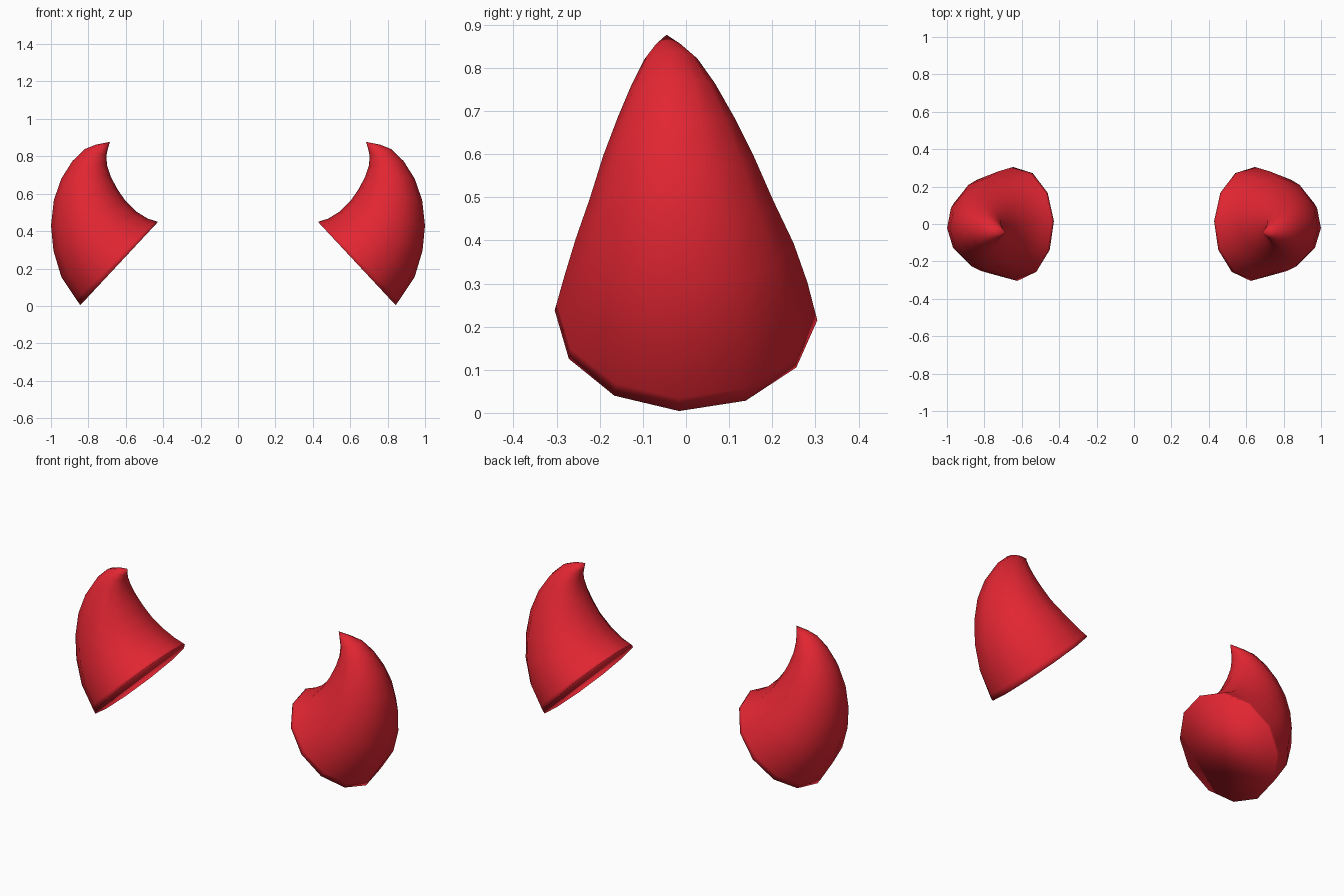
import bpy, bmesh, math

if "Cube" in bpy.data.objects:
    bpy.data.objects.remove(bpy.data.objects["Cube"])

SIDES = 12
TWIST = math.radians(3)

red = bpy.data.materials.new("horn red")
red.diffuse_color = (0.76, 0.019, 0.032, 1)
red.use_nodes = True
red.node_tree.nodes["Principled BSDF"].inputs["Base Color"].default_value = red.diffuse_color

# cross-sections: outer x, z, inner x, z, half width, y centre
RINGS = [
    (0.843, 0.004, 0.428, 0.449, 0.305, 0.0),
    (0.865, 0.034, 0.440, 0.454, 0.300, 0.0),
    (0.945, 0.155, 0.480, 0.466, 0.282, 0.0),
    (0.987, 0.295, 0.540, 0.502, 0.253, -0.003),
    (1.000, 0.430, 0.600, 0.560, 0.213, -0.010),
    (0.985, 0.565, 0.646, 0.626, 0.175, -0.017),
    (0.945, 0.680, 0.680, 0.692, 0.135, -0.023),
    (0.885, 0.775, 0.700, 0.750, 0.097, -0.029),
    (0.820, 0.838, 0.704, 0.802, 0.062, -0.035),
    (0.760, 0.862, 0.696, 0.838, 0.032, -0.041),
]
TIP = (0.685, -0.045, 0.877)


def make_horn(name, side):
    """Curved horn lofted through the rings; side is +1 or -1 in x."""
    bm = bmesh.new()
    loops = []
    for ox, oz, ix, iz, w, yc in RINGS:
        loop = []
        for k in range(SIDES):
            a = 2 * math.pi * k / SIDES - TWIST
            c, s = math.cos(a), math.sin(a)
            x = (ox + ix) / 2 + c * (ox - ix) / 2
            z = (oz + iz) / 2 + c * (oz - iz) / 2
            loop.append(bm.verts.new((side * x, yc + s * w, z)))
        loops.append(loop)
    # walls
    for lo, hi in zip(loops, loops[1:]):
        for k in range(SIDES):
            n = (k + 1) % SIDES
            bm.faces.new((lo[k], lo[n], hi[n], hi[k]))
    # pointed tip and base cap
    tip = bm.verts.new((side * TIP[0], TIP[1], TIP[2]))
    for k in range(SIDES):
        bm.faces.new((loops[-1][k], loops[-1][(k + 1) % SIDES], tip))
    bm.faces.new(loops[0][::-1])
    bmesh.ops.recalc_face_normals(bm, faces=bm.faces)
    for f in bm.faces:
        f.smooth = True
    mesh = bpy.data.meshes.new(name)
    bm.to_mesh(mesh)
    bm.free()
    mesh.materials.append(red)
    obj = bpy.data.objects.new(name, mesh)
    bpy.context.collection.objects.link(obj)


make_horn("right_horn", 1)
make_horn("left_horn", -1)
